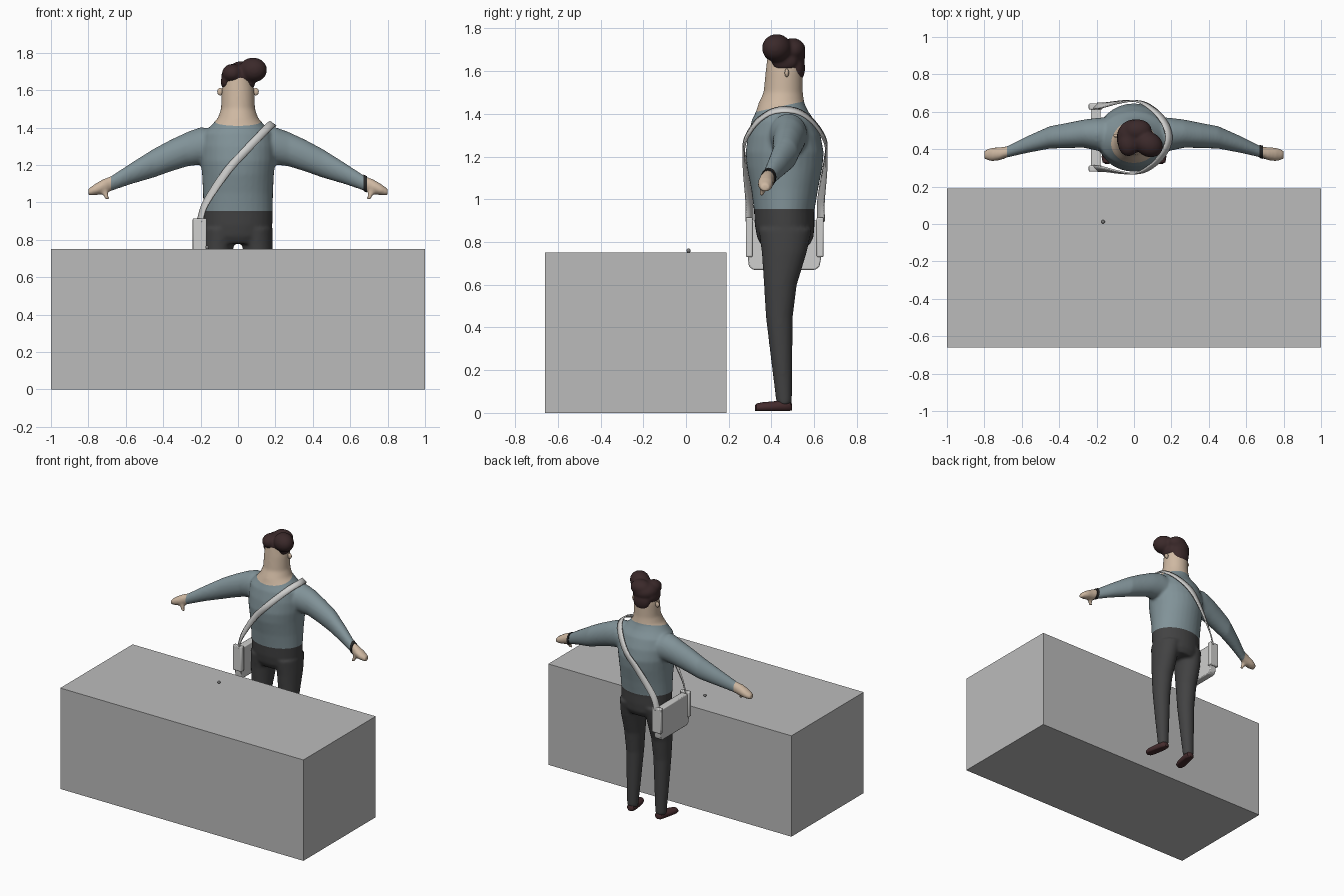
import bpy, bmesh, math
from mathutils import Vector, Matrix

if "Cube" in bpy.data.objects:
    bpy.data.objects.remove(bpy.data.objects["Cube"])


def material(name, rgb):
    m = bpy.data.materials.new(name)
    m.diffuse_color = (*rgb, 1)
    m.use_nodes = True
    m.node_tree.nodes["Principled BSDF"].inputs["Base Color"].default_value = m.diffuse_color
    return m


TABLE = material("table_grey", (0.5, 0.5, 0.5))
SWEATER = material("sweater_blue_grey", (0.22, 0.29, 0.315))
TROUSERS = material("trouser_charcoal", (0.055, 0.055, 0.056))
SKIN = material("skin", (0.62, 0.48, 0.36))
HAIR = material("hair_brown", (0.043, 0.022, 0.023))
SHOE = material("shoe_brown", (0.06, 0.025, 0.027))
BAG = material("bag_light_grey", (0.62, 0.62, 0.61))
DARK = material("band_black", (0.02, 0.02, 0.02))
BALL = material("ball_grey", (0.2, 0.2, 0.2))


def make(name, bm, *mats):
    bmesh.ops.recalc_face_normals(bm, faces=bm.faces)
    me = bpy.data.meshes.new(name)
    bm.to_mesh(me)
    bm.free()
    ob = bpy.data.objects.new(name, me)
    bpy.context.collection.objects.link(ob)
    for m in mats:
        me.materials.append(m)
    return ob


def smooth(ob, angle=40):
    bpy.ops.object.select_all(action='DESELECT')
    bpy.context.view_layer.objects.active = ob
    ob.select_set(True)
    bpy.ops.object.shade_smooth_by_angle(angle=math.radians(angle))


def loft(bm, rings, axis, side=1, n=32):
    """Closed tube of ellipses; ring = (axis position, centre a, centre b, radius a, radius b)."""
    loops = []
    for p, ca, cb, ra, rb in rings:
        loop = []
        for i in range(n):
            t = 2 * math.pi * i / n
            a, b = ca + ra * math.cos(t), cb + rb * math.sin(t)
            x, y, z = {'X': (p, a, b), 'Y': (a, p, b), 'Z': (a, b, p)}[axis]
            loop.append(bm.verts.new((x * side, y, z)))
        loops.append(loop)
    for l, m in zip(loops, loops[1:]):
        for i in range(n):
            j = (i + 1) % n
            bm.faces.new((l[i], l[j], m[j], m[i]))
    bm.faces.new(loops[0][::-1])
    bm.faces.new(loops[-1])


def ellipsoid(bm, centre, radii, rot=0):
    mat = Matrix.Translation(centre) @ Matrix.Rotation(rot, 4, 'Z') @ Matrix.Diagonal((*radii, 1))
    bmesh.ops.create_uvsphere(bm, u_segments=24, v_segments=16, radius=1, matrix=mat)


def box(bm, lo, hi):
    lo, hi = Vector(lo), Vector(hi)
    bmesh.ops.create_cube(bm, size=1, matrix=Matrix.Translation((lo + hi) / 2) @ Matrix.Diagonal((*(hi - lo), 1)))


def fuse(ob, voxel, passes):
    """Merge overlapping volumes into one soft surface."""
    bpy.context.view_layer.objects.active = ob
    r = ob.modifiers.new("fuse", 'REMESH')
    r.mode, r.voxel_size = 'VOXEL', voxel
    s = ob.modifiers.new("soften", 'SMOOTH')
    s.iterations = passes
    for name in ("fuse", "soften"):
        bpy.ops.object.modifier_apply(modifier=name)


# Table block and the small ball on it
bm = bmesh.new()
box(bm, (-1, -0.66, 0), (1, 0.19, 0.75))
make("table", bm, TABLE)
bm = bmesh.new()
ellipsoid(bm, (-0.165, 0.012, 0.76), (0.01, 0.01, 0.01))
smooth(make("small_ball", bm, BALL))

# Body: torso with neck and head, then arms, thumbs and legs
bm = bmesh.new()
loft(bm, [(0.78, 0, .465, .15, .11), (0.82, 0, .465, .176, .132), (0.88, 0, .462, .184, .14),
          (0.95, 0, .46, .186, .142), (1.05, 0, .462, .187, .157), (1.15, 0, .462, .192, .177),
          (1.22, 0, .462, .2, .183), (1.30, 0, .46, .2, .17), (1.37, 0, .455, .187, .147),
          (1.41, 0, .45, .145, .123), (1.45, 0, .447, .108, .107), (1.5, 0, .455, .091, .092),
          (1.6, 0, .46, .087, .087), (1.7, 0, .46, .07, .075)], 'Z')
for s in (1, -1):
    loft(bm, [(.1, .475, 1.29, .1, .1), (.2, .48, 1.302, .087, .1), (.27, .483, 1.285, .075, .092),
              (.36, .473, 1.25, .067, .085), (.45, .463, 1.21, .06, .077), (.57, .425, 1.155, .045, .057),
              (.68, .385, 1.10, .03, .04), (.72, .375, 1.085, .035, .04), (.76, .372, 1.07, .037, .032),
              (.80, .37, 1.055, .025, .019)], 'X', s)
    loft(bm, [(1.08, .715, .37, .02, .02), (1.045, .71, .36, .016, .016), (1.015, .697, .352, .012, .012)], 'Z', s)
    loft(bm, [(.86, .092, .465, .093, .125), (.75, .106, .46, .08, .105), (.6, .111, .442, .07, .077),
              (.45, .112, .437, .06, .063), (.25, .114, .448, .05, .05), (.04, .116, .46, .038, .036)], 'Z', s)
body = make("body", bm, SWEATER, TROUSERS, SKIN)
fuse(body, 0.01, 5)

# Cut clean hem, collar and cuff lines, then colour each region
collar_no = Vector((0, -0.22, 1))
collar_co = Vector((0, .33, 1.41))
bm = bmesh.new()
bm.from_mesh(body.data)
for co, no in (((0, 0, .955), (0, 0, 1)), (collar_co, collar_no), ((.68, 0, 0), (1, 0, 0)), ((-.68, 0, 0), (1, 0, 0))):
    bmesh.ops.bisect_plane(bm, geom=bm.verts[:] + bm.edges[:] + bm.faces[:], dist=1e-5, plane_co=co, plane_no=no)
for f in bm.faces:
    c = f.calc_center_median()
    if abs(c.x) > .68 or (c - collar_co).dot(collar_no) > 0:
        f.material_index = 2
    else:
        f.material_index = 1 if c.z < .955 else 0
bm.to_mesh(body.data)
bm.free()
smooth(body, 60)

# Ears
bm = bmesh.new()
for s in (1, -1):
    ellipsoid(bm, (s * .095, .472, 1.592), (.016, .01, .02))
smooth(make("ears", bm, SKIN))

# Swept hair with a nape point
bm = bmesh.new()
ellipsoid(bm, (0, .47, 1.675), (.09, .09, .066))
ellipsoid(bm, (-.03, .43, 1.69), (.056, .068, .05))
ellipsoid(bm, (.08, .425, 1.708), (.078, .066, .066), -.5)
ellipsoid(bm, (.02, .5, 1.70), (.075, .06, .055))
ellipsoid(bm, (0, .515, 1.615), (.066, .043, .07))
for s in (1, -1):
    ellipsoid(bm, (s * .068, .46, 1.645), (.024, .06, .042))
hair = make("hair", bm, HAIR)
fuse(hair, 0.008, 6)
smooth(hair, 60)

# Shoes, toes turned slightly out, with flat soles
bm = bmesh.new()
for s in (1, -1):
    loft(bm, [(.322, .142, .022, .012, .012), (.33, .141, .024, .027, .02), (.36, .137, .026, .036, .024),
              (.41, .127, .028, .036, .026), (.46, .117, .032, .034, .03), (.488, .115, .03, .028, .026),
              (.497, .115, .026, .015, .015)], 'Y', s)
for v in bm.verts:
    v.co.z = max(v.co.z, .01)
smooth(make("shoes", bm, SHOE))

# Wristband on one arm
bm = bmesh.new()
loft(bm, [(.672, .388, 1.104, .035, .044), (.69, .383, 1.096, .035, .043)], 'X')
smooth(make("wristband", bm, DARK))

# Shoulder bag: curved-bottom body, raised end panels
bm = bmesh.new()
outline = [(.295, .9), (.29, .72), (.295, .685), (.315, .67), (.605, .67), (.625, .685), (.632, .72), (.63, .9)]
face = bm.faces.new([bm.verts.new((-.23, y, z)) for y, z in outline])
ext = bmesh.ops.extrude_face_region(bm, geom=[face])
bmesh.ops.translate(bm, vec=(.052, 0, 0), verts=[v for v in ext['geom'] if isinstance(v, bmesh.types.BMVert)])
bag = make("bag", bm, BAG)
bm = bmesh.new()
box(bm, (-.242, .28, .73), (-.168, .312, .915))
box(bm, (-.242, .612, .73), (-.168, .644, .915))
panels = make("bag_end_panels", bm, BAG)
for ob in (bag, panels):
    b = ob.modifiers.new("bevel", 'BEVEL')
    b.width, b.segments, b.limit_method = .006, 2, 'ANGLE'
    smooth(ob)

# Strap over the shoulder; the back half mirrors the front half
front = [(-.205, .297, .90), (-.17, .295, 1.0), (-.06, .275, 1.165), (.03, .274, 1.265),
         (.11, .322, 1.35), (.165, .39, 1.405)]
path = [Vector(p) for p in front] + [Vector((.186, .463, 1.42))]
path += [Vector((x, .928 - y, z)) for x, y, z in reversed(front)]


def spline(pts, steps=8):
    p = [2 * pts[0] - pts[1]] + pts + [2 * pts[-1] - pts[-2]]
    out = []
    for a, b, c, d in zip(p, p[1:], p[2:], p[3:]):
        for k in range(steps):
            t = k / steps
            out.append(.5 * (2 * b + (c - a) * t + (2 * a - 5 * b + 4 * c - d) * t * t
                             + (3 * b - a - 3 * c + d) * t ** 3))
    return out + [pts[-1]]


pts = spline(path)
bm = bmesh.new()
rows = []
for i, p in enumerate(pts):
    tangent = pts[min(i + 1, len(pts) - 1)] - pts[max(i - 1, 0)]
    out = Vector((p.x, p.y - .463, max(0, p.z - 1.25) * 1.5))
    w = tangent.cross(out).normalized() * .021
    rows.append([bm.verts.new(p + w * k) for k in (-1, 0, 1)])
for r, q in zip(rows, rows[1:]):
    for k in (0, 1):
        bm.faces.new((r[k], r[k + 1], q[k + 1], q[k]))
strap = make("strap", bm, BAG)
wrap = strap.modifiers.new("rest_on_body", 'SHRINKWRAP')
wrap.target, wrap.wrap_mode, wrap.offset = body, 'OUTSIDE', .006
thick = strap.modifiers.new("thickness", 'SOLIDIFY')
thick.thickness, thick.offset = .009, 0
smooth(strap)
